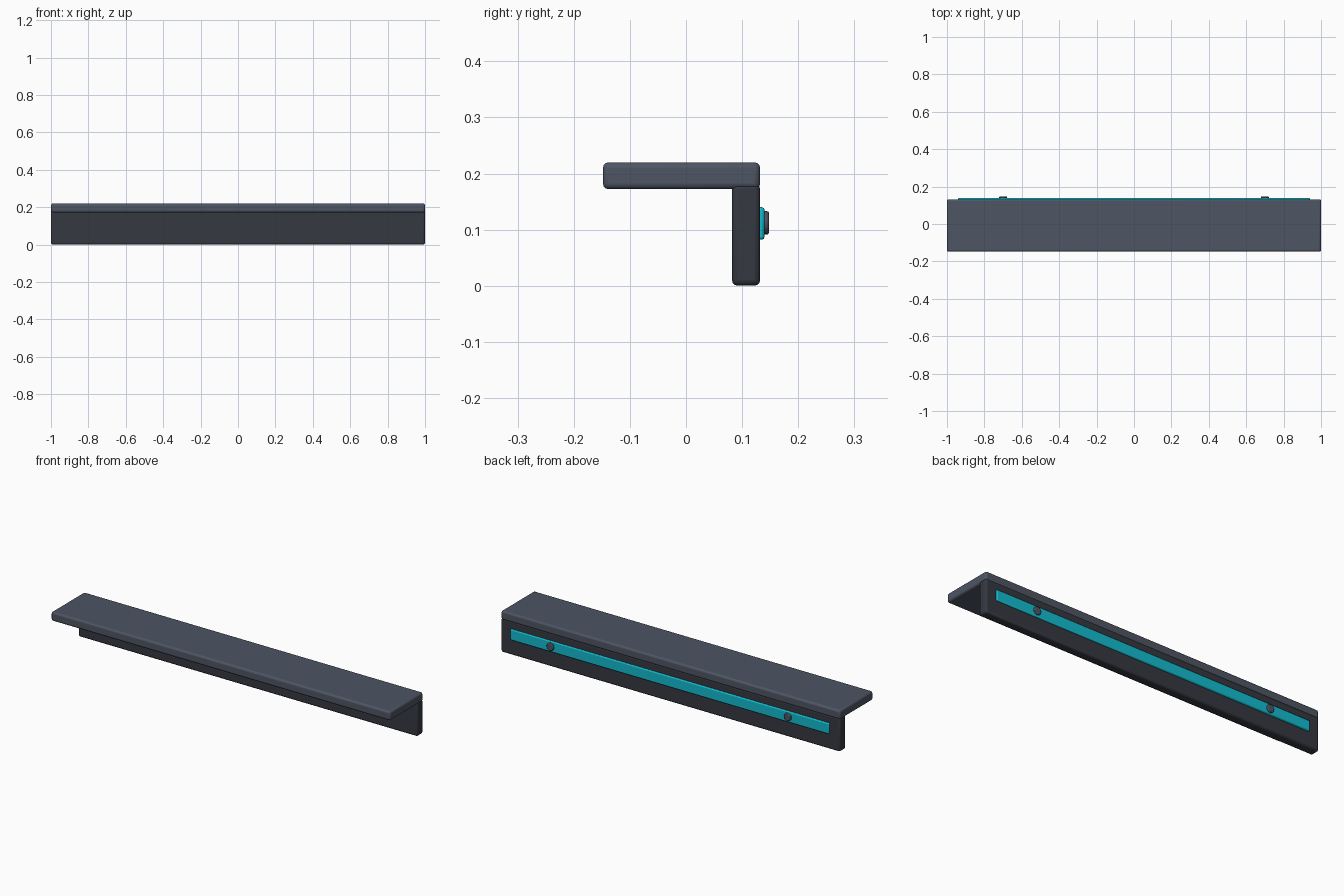
import bpy, math

if "Cube" in bpy.data.objects:
    bpy.data.objects.remove(bpy.data.objects["Cube"])


def material(name, rgb):
    m = bpy.data.materials.new(name)
    m.diffuse_color = (*rgb, 1)
    m.use_nodes = True
    m.node_tree.nodes["Principled BSDF"].inputs["Base Color"].default_value = m.diffuse_color
    return m


SLATE = material("slate", (0.075, 0.09, 0.125))
DARK = material("dark_slate", (0.035, 0.04, 0.053))
CYAN = material("cyan", (0.006, 0.50, 0.62))


def finish(name, mat, width, segments):
    ob = bpy.context.object
    ob.name = name
    ob.data.materials.append(mat)
    bpy.ops.object.transform_apply(location=False, rotation=True, scale=True)
    bev = ob.modifiers.new("Bevel", 'BEVEL')
    bev.width = width
    bev.segments = segments
    bev.limit_method = 'ANGLE'
    bpy.ops.object.shade_smooth_by_angle(angle=math.radians(35))
    return ob


def box(name, lo, hi, mat, width, segments=3):
    bpy.ops.mesh.primitive_cube_add(
        size=1, location=[(a + b) / 2 for a, b in zip(lo, hi)])
    bpy.context.object.scale = [b - a for a, b in zip(lo, hi)]
    return finish(name, mat, width, segments)


# Overhanging top ledge and the vertical plate behind it
box("top_ledge", (-1, -0.148, 0.172), (1, 0.132, 0.22), SLATE, 0.01)
box("back_plate", (-1, 0.082, 0), (1, 0.132, 0.182), DARK, 0.01)

# Coloured strip on the rear face
box("accent_strip", (-0.94, 0.124, 0.082), (0.94, 0.14, 0.14), CYAN, 0.005, 2)

# Two screw heads on the strip
for side, x in (("left", -0.7), ("right", 0.7)):
    bpy.ops.mesh.primitive_cylinder_add(
        vertices=16, radius=0.021, depth=0.02,
        location=(x, 0.138, 0.112), rotation=(math.pi / 2, 0, 0))
    finish(f"screw_{side}", SLATE, 0.004, 2)
